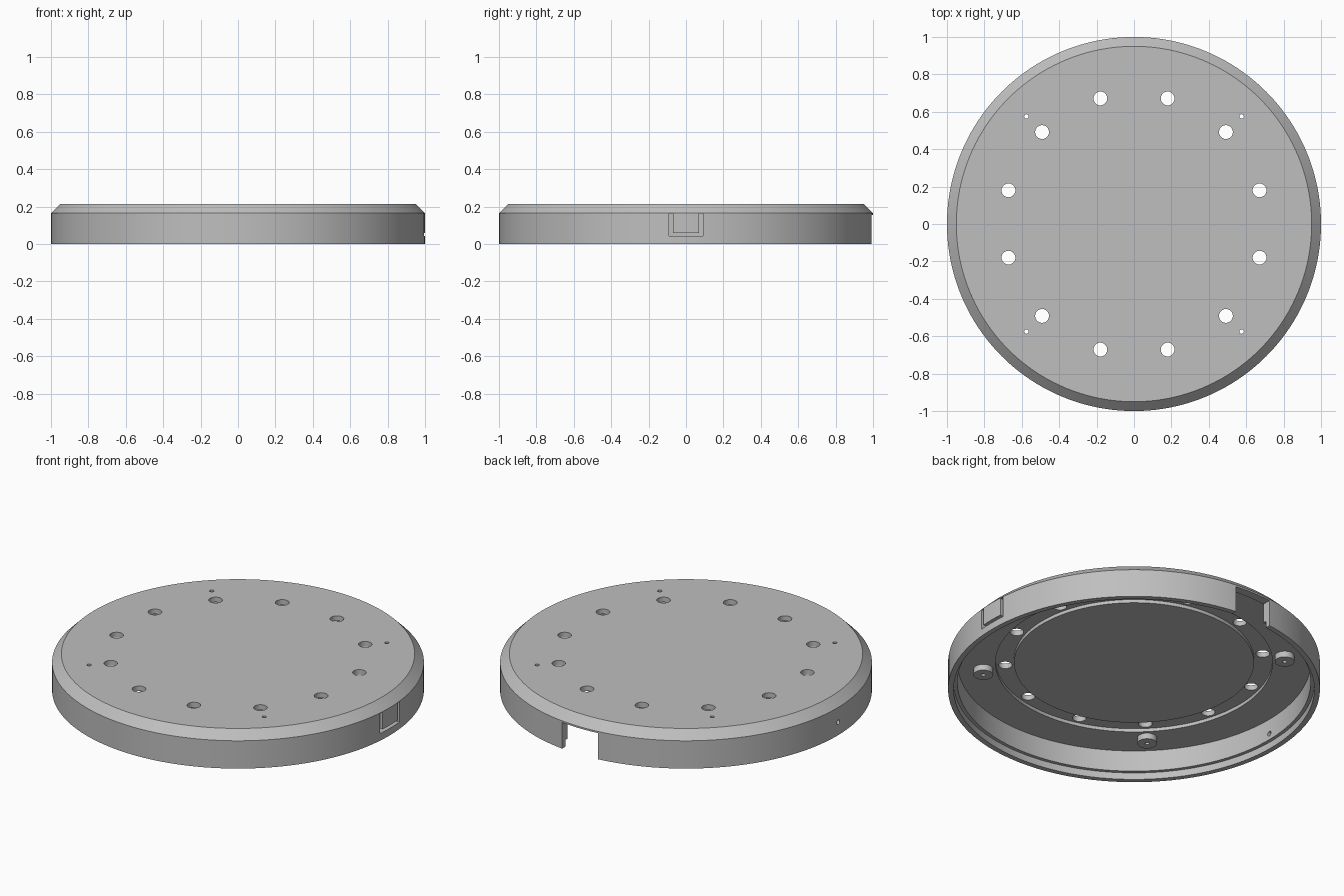
import bpy, bmesh, math
from mathutils import Matrix, Vector

old = bpy.data.objects.get("Cube")
if old:
    bpy.data.objects.remove(old, do_unlink=True)

grey = bpy.data.materials.new("plain grey")
grey.use_nodes = True
colour = (0.52, 0.52, 0.52, 1)
grey.diffuse_color = colour
grey.node_tree.nodes["Principled BSDF"].inputs["Base Color"].default_value = colour


def finish(name, bm):
    bmesh.ops.recalc_face_normals(bm, faces=bm.faces)
    mesh = bpy.data.meshes.new(name)
    bm.to_mesh(mesh)
    bm.free()
    mesh.materials.append(grey)
    obj = bpy.data.objects.new(name, mesh)
    bpy.context.collection.objects.link(obj)
    return obj


def lathe(name, profile, steps):
    bm = bmesh.new()
    verts = [bm.verts.new((r, 0, z)) for r, z in profile]
    edges = [bm.edges.new(pair) for pair in zip(verts, verts[1:])]
    bmesh.ops.spin(bm, geom=verts + edges, cent=(0, 0, 0), axis=(0, 0, 1),
                   angle=math.tau, steps=steps, use_merge=True)
    bmesh.ops.remove_doubles(bm, verts=bm.verts, dist=1e-5)
    return finish(name, bm)


def add_rod(bm, radius, z0, z1, x, y, sides=32):
    bmesh.ops.create_cone(bm, cap_ends=True, segments=sides, radius1=radius,
                          radius2=radius, depth=z1 - z0,
                          matrix=Matrix.Translation((x, y, (z0 + z1) / 2)))


def add_box(bm, low, high, angle=0):
    low, high = Vector(low), Vector(high)
    matrix = (Matrix.Rotation(math.radians(angle), 4, "Z")
              @ Matrix.Translation((low + high) / 2)
              @ Matrix.Diagonal((*(high - low), 1)))
    bmesh.ops.create_cube(bm, size=1, matrix=matrix)


def combine(target, tool, operation):
    tool.hide_render = True
    mod = target.modifiers.new(tool.name, "BOOLEAN")
    mod.operation, mod.solver, mod.object = operation, "EXACT", tool
    bpy.ops.object.select_all(action="DESELECT")
    bpy.context.view_layer.objects.active = target
    target.select_set(True)
    bpy.ops.object.modifier_apply(modifier=mod.name)
    bpy.data.objects.remove(tool, do_unlink=True)


# Hollow lid: flat top, chamfer, stepped skirt and a ring channel underneath
CEILING, TOP = 0.165, 0.215
profile = [(0, CEILING), (0.645, CEILING), (0.645, 0.185), (0.745, 0.185),
           (0.745, CEILING), (0.95, CEILING), (0.95, 0.04), (0.97, 0.04),
           (0.97, 0), (1, 0), (1, 0.165), (0.95, TOP), (0, TOP)]
lid = lathe("lid_shell", profile, 160)

# Screw bosses under the top
corners = [(sx * 0.575, sy * 0.575) for sx in (-1, 1) for sy in (-1, 1)]
bm = bmesh.new()
for x, y in corners:
    add_rod(bm, 0.053, 0.13, 0.175, x, y)
combine(lid, finish("screw_bosses", bm), "UNION")

# Ring of twelve holes, screw holes, rear opening and side pin hole
bm = bmesh.new()
for i in range(12):
    a = math.radians(15 + 30 * i)
    add_rod(bm, 0.037, 0.1, 0.3, 0.695 * math.cos(a), 0.695 * math.sin(a))
for x, y in corners:
    add_rod(bm, 0.012, 0.1, 0.3, x, y, 16)
add_box(bm, (-0.118, 0.85, -0.1), (0.118, 1.1, 0.155))
pin = (Matrix.Translation((-1, 0, 0.077)) @ Matrix.Rotation(math.pi / 2, 4, "Y"))
bmesh.ops.create_cone(bm, cap_ends=True, segments=24, radius1=0.014,
                      radius2=0.014, depth=0.3, matrix=pin)
combine(lid, finish("hole_cutters", bm), "DIFFERENCE")

# Thinned wall behind the snap tab
bm = bmesh.new()
add_box(bm, (0.9, -0.09, 0.042), (0.972, 0.09, 0.163))
combine(lid, finish("tab_recess", bm), "DIFFERENCE")

# U-shaped slit that frees the snap tab
bm = bmesh.new()
half = [(0.09, 0.163), (0.09, 0.042), (0.07, 0.06), (0.07, 0.163)]
(a, b, c, d) = half
outline = [a, b, (-b[0], b[1]), (-a[0], a[1]),
           (-d[0], d[1]), (-c[0], c[1]), c, d]
face = bm.faces.new([bm.verts.new((0.93, y, z)) for y, z in outline])
grown = bmesh.ops.extrude_face_region(bm, geom=[face])["geom"]
bmesh.ops.translate(bm, vec=(0.2, 0, 0),
                    verts=[v for v in grown if isinstance(v, bmesh.types.BMVert)])
combine(lid, finish("tab_slit", bm), "DIFFERENCE")

bpy.ops.object.select_all(action="DESELECT")
lid.select_set(True)
bpy.context.view_layer.objects.active = lid
bpy.ops.object.shade_smooth_by_angle(angle=math.radians(25))
